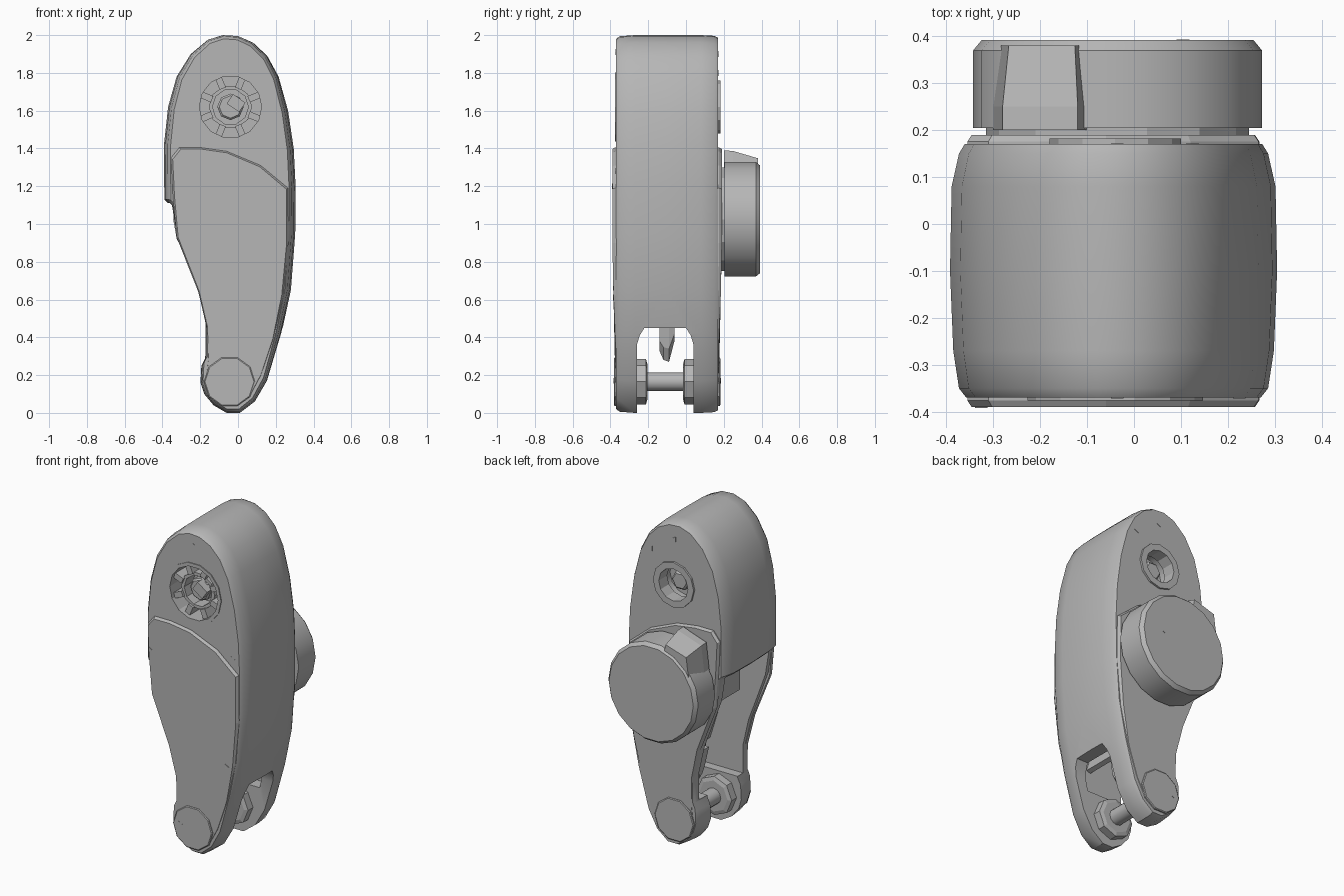
import bpy, bmesh, math
from mathutils import Matrix

cube = bpy.data.objects.get("Cube")
if cube:
    bpy.data.objects.remove(cube, do_unlink=True)

grey = bpy.data.materials.new("plain grey")
grey.use_nodes = True
colour = (0.47, 0.47, 0.47, 1)
grey.diffuse_color = colour
grey.node_tree.nodes["Principled BSDF"].inputs["Base Color"].default_value = colour


def activate(obj):
    bpy.ops.object.select_all(action='DESELECT')
    obj.select_set(True)
    bpy.context.view_layer.objects.active = obj


def finish(name, bm, smooth=0):
    bmesh.ops.recalc_face_normals(bm, faces=bm.faces)
    mesh = bpy.data.meshes.new(name)
    bm.to_mesh(mesh)
    bm.free()
    obj = bpy.data.objects.new(name, mesh)
    bpy.context.collection.objects.link(obj)
    mesh.materials.append(grey)
    if smooth:
        activate(obj)
        bpy.ops.object.shade_smooth_by_angle(angle=math.radians(smooth))
    return obj


def loft(name, points, sections, centre=(-0.045, 1.0), smooth=0, shift=None):
    """Stack copies of an xz outline along y; sections are (y, x scale, z scale)."""
    bm = bmesh.new()
    cx, cz = centre
    rings = []
    for y, sx, sz in sections:
        ring = []
        for x, z in points:
            dy = shift(y, z) if shift else 0
            ring.append(bm.verts.new((cx + (x - cx) * sx, y + dy, cz + (z - cz) * sz)))
        rings.append(ring)
    n = len(points)
    for a, b in zip(rings, rings[1:]):
        for i in range(n):
            bm.faces.new((a[i], a[(i + 1) % n], b[(i + 1) % n], b[i]))
    bm.faces.new(rings[0])
    bm.faces.new(rings[-1])
    return finish(name, bm, smooth)


def circle(radius, sides):
    return [(radius * math.cos(math.tau * i / sides),
             radius * math.sin(math.tau * i / sides)) for i in range(sides)]


def disc(name, x, z, radius, y0, y1, sides=12, bevel=1.0, smooth=0):
    """Cylinder along y; bevel is the scale of the face at y1."""
    pts = [(x + a, z + b) for a, b in circle(radius, sides)]
    edge = y1 - (y1 - y0) * 0.12
    return loft(name, pts, [(y0, 1, 1), (edge, 1, 1), (y1, bevel, bevel)], (x, z), smooth)


def ring(name, x, z, outer, inner, y0, y1, sides=12):
    bm = bmesh.new()
    loops = []
    for r, y in ((outer, y0), (outer, y1), (inner, y1), (inner, y0)):
        loops.append([bm.verts.new((x + a, y, z + b)) for a, b in circle(r, sides)])
    for k in range(4):
        a, b = loops[k], loops[(k + 1) % 4]
        for i in range(sides):
            j = (i + 1) % sides
            bm.faces.new((a[i], a[j], b[j], b[i]))
    return finish(name, bm)


def box(name, centre, size, tilt=0.0):
    bm = bmesh.new()
    m = Matrix.Translation(centre) @ Matrix.Rotation(tilt, 4, 'Y') @ Matrix.Diagonal((*size, 1))
    bmesh.ops.create_cube(bm, size=1, matrix=m)
    return finish(name, bm)


def cut(obj, cutter):
    mod = obj.modifiers.new("cut", 'BOOLEAN')
    mod.operation = 'DIFFERENCE'
    mod.solver = 'EXACT'
    mod.object = cutter
    activate(obj)
    bpy.ops.object.modifier_apply(modifier=mod.name)
    bpy.data.objects.remove(cutter, do_unlink=True)


# Main housing: teardrop outline, bulging slightly at mid depth
outline = [(-.08, 2), (.0, 1.995), (.08, 1.96), (.155, 1.89), (.215, 1.78), (.265, 1.6),
           (.295, 1.4), (.305, 1.2), (.303, .95), (.28, .65), (.23, .42), (.155, .17),
           (.09, .06), (.01, .0), (-.06, .0), (-.13, .04), (-.18, .1), (-.2, .16), (-.195, .25),
           (-.175, .29), (-.175, .47), (-.215, .64), (-.27, .78), (-.335, .95), (-.36, 1.1),
           (-.39, 1.13), (-.392, 1.42), (-.37, 1.62), (-.325, 1.78), (-.25, 1.9), (-.16, 1.975)]
body = loft("housing", outline,
            [(-.37, .9, .98), (-.35, .945, .994), (-.27, .98, 1), (-.1, 1, 1),
             (.08, .99, 1), (.15, .945, .996), (.17, .91, .985)])

# Fork slot across the bottom, with chamfered upper corners
bm = bmesh.new()
slot = [(-.26, -.2), (.04, -.2), (.04, .36), (.025, .41), (.0, .45), (-.22, .45),
        (-.245, .41), (-.26, .36)]
ends = [[bm.verts.new((x, y, z)) for y, z in slot] for x in (-1, 1)]
bm.faces.new(ends[0])
bm.faces.new(ends[1])
for i in range(len(slot)):
    j = (i + 1) % len(slot)
    bm.faces.new((ends[0][i], ends[0][j], ends[1][j], ends[1][i]))
cut(body, finish("slot_cutter", bm))

# Side cavity, open towards -x
cavity = [(-.6, .3), (.12, .3), (.19, .6), (.22, .9), (.22, 1.08), (-.3, 1.11), (-.6, 1.11)]
cut(body, loft("cavity_cutter", cavity, [(-.315, 1, 1), (.115, 1, 1)]))

# Upper pivot recesses at the front and back
PX, PZ = -.04, 1.62
cut(body, disc("front_recess_cutter", PX, PZ, .18, -.5, -.25))
cut(body, disc("back_recess_cutter", PX, PZ, .115, .05, .4))
activate(body)
bpy.ops.object.shade_smooth_by_angle(angle=math.radians(32))

# Cover plates, thinning towards the fork
cover = [(-.355, 1.35), (-.31, 1.405), (-.2, 1.405), (-.06, 1.385), (.12, 1.31), (.265, 1.19),
         (.267, .9), (.24, .62), (.19, .38), (.125, .19), (.06, .07), (-.09, .05), (-.175, .15),
         (-.16, .27), (-.165, .45), (-.21, .64), (-.325, .93), (-.345, 1.15)]


def thin(y, z):
    k = min(1, max(0, (.75 - z) / .4)) * .018
    return k if y < -.1 else -k


for name, inner, outer in (("front_cover", -.355, -.39), ("back_cover", .155, .19)):
    edge = outer + (inner - outer) * .4
    loft(name, cover, [(inner, 1, 1), (edge, 1, 1), (outer, .97, .985)], (-.045, .85), 0, thin)

# Front pivot: thin rim, radial teeth and hub
ring("front_rim", PX, PZ, .187, .165, -.376, -.25, 14)
for i in range(8):
    a = math.tau * (i + .5) / 8
    box("front_tooth", (PX + .14 * math.cos(a), -.30, PZ + .14 * math.sin(a)),
        (.07, .1, .035), -a)
ring("front_collar", PX, PZ, .115, .095, -.335, -.245, 10)
disc("front_hub", PX, PZ, .07, -.24, -.32, 8, .85)
box("front_key", (PX + .03, -.335, PZ + .02), (.08, .05, .06), .6)

# Back pivot: raised rim and socket
ring("back_rim", PX, PZ, .14, .1, .1, .182)
disc("back_hub", PX, PZ, .06, .04, .12, 6, .8)

# Round knob with neck and pointer
KX, KZ = -.035, 1.025
disc("knob_neck", KX, KZ, .28, .17, .21, 14)
disc("knob", KX, KZ, .308, .205, .392, 18, .94, 30)
pointer = [(-.3, 1.17), (-.1, 1.29), (-.12, 1.39), (-.28, 1.335)]
loft("knob_pointer", pointer, [(.2, 1, 1), (.25, 1, .98), (.38, .88, .78)], (-.17, 1.2))

# Fork ends: outer caps, inner bosses and cross pin
FX, FZ = -.045, .165
for side, face, wall in (("front", -.382, -.265), ("back", .182, .045)):
    s = -1 if side == "front" else 1
    disc(side + "_fork_cap", FX, FZ, .135, face - s * .03, face, 10, .96)
    disc(side + "_fork_boss", FX, FZ, .12, wall, wall - s * .06, 8, .8)
disc("cross_pin", FX, FZ, .05, -.27, .05, 12, 1, 40)

# Mechanism inside the cavity
box("inner_block", (-.06, -.1, .96), (.3, .26, .2))
box("inner_link", (.03, -.1, .7), (.06, .12, .5), .12)
box("inner_partition", (.04, -.1, .56), (.03, .43, .2), -.3)
hook = [(-.06, .5), (.06, .5), (.04, .34), (.0, .27), (-.03, .33)]
loft("inner_hook", hook, [(-.14, 1, .75), (-.12, 1, .95), (-.09, 1, 1), (-.06, 1, .5)], (0, .5))

# Small pin marks on both faces
for x, z, y in ((-.04, 1.91, -.371), (.22, 1.28, -.371), (-.33, 1.2, -.391), (.19, .61, -.386),
                (-.13, .17, -.383), (-.04, 1.9, .171), (.12, 1.8, .171), (-.13, .17, .183),
                (.1, 1.05, .392)):
    s = -1 if y < 0 else 1
    disc("pin_mark", x, z, .018, y - s * .008, y + s * .001, 3)
